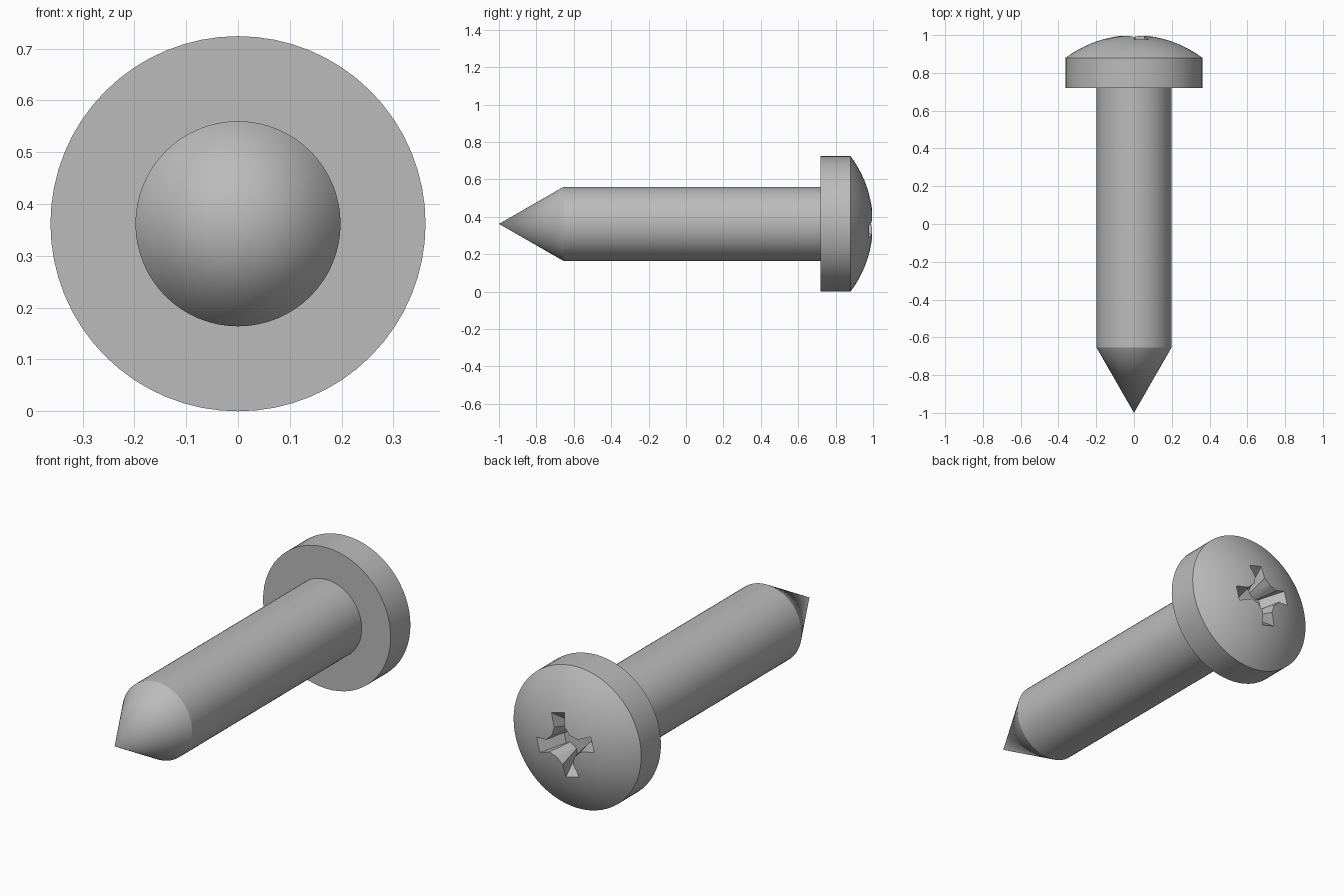
import bpy, bmesh, math
from mathutils import Matrix, Vector

cube = bpy.data.objects.get("Cube")
if cube:
    bpy.data.objects.remove(cube, do_unlink=True)

HEAD_R, SHAFT_R, SEGMENTS = 0.362, 0.198, 64
AXIS = Vector((0, 0, HEAD_R))

steel = bpy.data.materials.new("grey_steel")
steel.use_nodes = True
colour = (0.5, 0.5, 0.5, 1)
steel.diffuse_color = colour
steel.node_tree.nodes["Principled BSDF"].inputs["Base Color"].default_value = colour


def make_object(name, bm):
    bmesh.ops.recalc_face_normals(bm, faces=bm.faces)
    mesh = bpy.data.meshes.new(name)
    bm.to_mesh(mesh)
    bm.free()
    mesh.materials.append(steel)
    obj = bpy.data.objects.new(name, mesh)
    bpy.context.collection.objects.link(obj)
    return obj


# Screw body: pointed shank, flat collar and domed head turned about the y axis
dome_rise = 0.12
dome_r = (HEAD_R ** 2 + dome_rise ** 2) / (2 * dome_rise)
edge_angle = math.asin(HEAD_R / dome_r)
profile = [(0, -1), (SHAFT_R, -0.655), (SHAFT_R, 0.72), (HEAD_R, 0.72)]
RINGS = 10
for i in range(RINGS + 1):
    a = edge_angle * (1 - i / RINGS)
    profile.append((dome_r * math.sin(a), 1 - dome_r + dome_r * math.cos(a)))

bm = bmesh.new()
verts = [bm.verts.new(AXIS + Vector((r, y, 0))) for r, y in profile]
edges = [bm.edges.new(pair) for pair in zip(verts, verts[1:])]
bmesh.ops.spin(bm, geom=verts + edges, cent=AXIS, axis=(0, 1, 0),
               angle=math.tau, steps=SEGMENTS)
bmesh.ops.remove_doubles(bm, verts=bm.verts, dist=0.0005)
body = make_object("screw_body", bm)


# Cross recess: a tapered four-armed plug cut into the dome
def cross_ring(bm, y, arm):
    ring = []
    for k in range(4):
        turn = Matrix.Rotation(math.radians(75 + 90 * k), 2)
        for r, w in arm:
            x, z = turn @ Vector((r, w))
            ring.append(bm.verts.new(AXIS + Vector((x, y, z))))
    return ring


bm = bmesh.new()
outer = cross_ring(bm, 1.02, [(0.055, -0.055), (0.1, -0.031), (0.19, -0.042),
                              (0.19, 0.042), (0.1, 0.031)])
inner = cross_ring(bm, 0.87, [(0.042, -0.042), (0.058, -0.026), (0.08, -0.03),
                              (0.08, 0.03), (0.058, 0.026)])
bm.faces.new(outer)
bm.faces.new(inner)
for i in range(len(outer)):
    j = (i + 1) % len(outer)
    bm.faces.new((outer[i], outer[j], inner[j], inner[i]))
cutter = make_object("recess_cutter", bm)
cutter.hide_render = True

cut = body.modifiers.new("cross_recess", 'BOOLEAN')
cut.operation = 'DIFFERENCE'
cut.solver = 'EXACT'
cut.object = cutter

bpy.ops.object.select_all(action='DESELECT')
body.select_set(True)
bpy.context.view_layer.objects.active = body
bpy.ops.object.modifier_apply(modifier=cut.name)
bpy.data.objects.remove(cutter, do_unlink=True)

# Smooth turned surfaces with crisp rims
bpy.ops.object.shade_smooth_by_angle(angle=math.radians(25))
